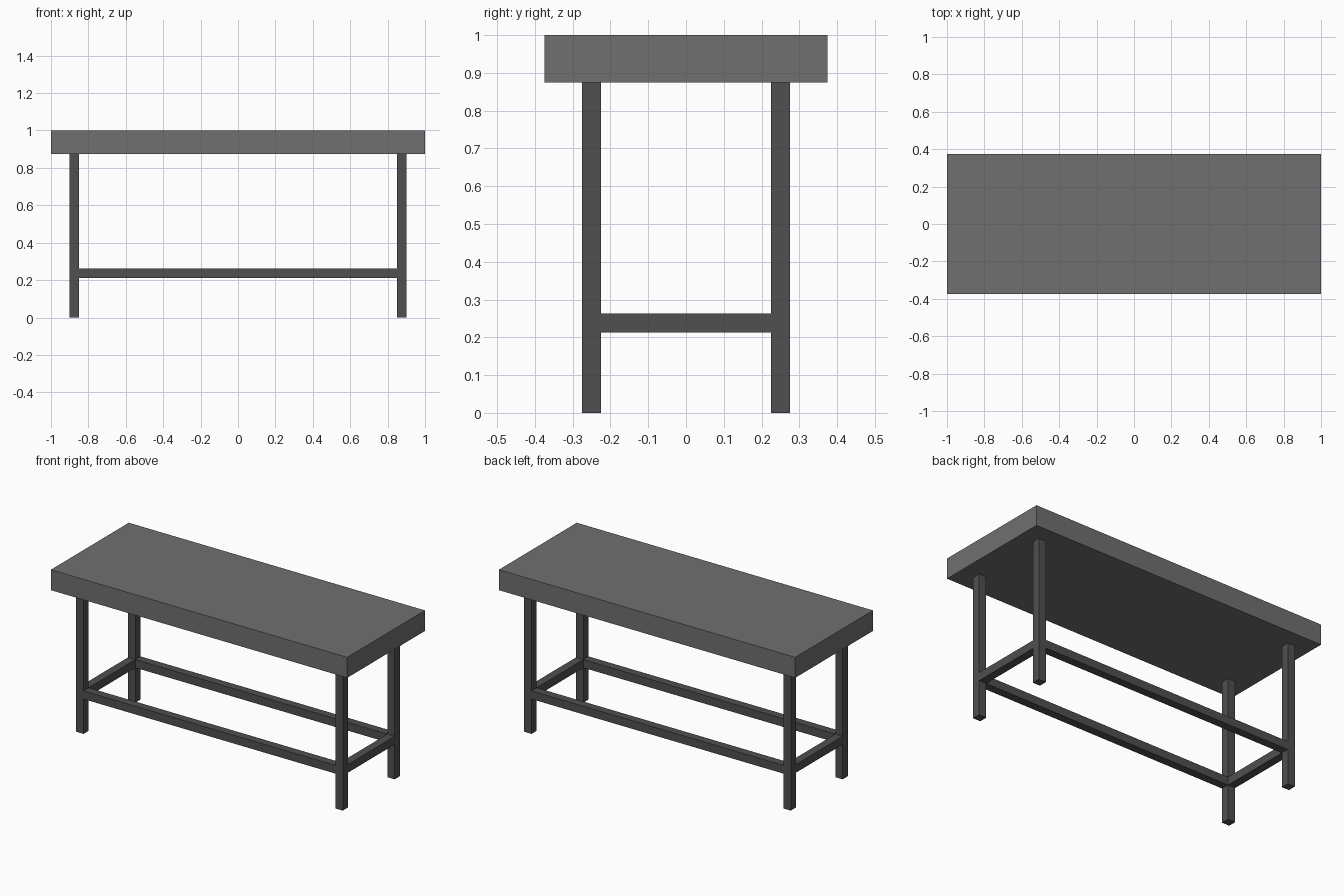
import bpy

if "Cube" in bpy.data.objects:
    bpy.data.objects.remove(bpy.data.objects["Cube"])


def make_material(name, value):
    mat = bpy.data.materials.new(name)
    mat.diffuse_color = (value, value, value, 1)
    mat.use_nodes = True
    mat.node_tree.nodes["Principled BSDF"].inputs["Base Color"].default_value = mat.diffuse_color
    return mat


def box(name, center, size, mat):
    bpy.ops.mesh.primitive_cube_add(size=1, location=center)
    obj = bpy.context.object
    obj.name = name
    obj.scale = size
    bpy.ops.object.transform_apply(location=False, rotation=False, scale=True)
    obj.data.materials.append(mat)
    return obj


top_grey = make_material("top_grey", 0.16)
frame_grey = make_material("frame_grey", 0.08)

BAR = 0.05              # square bar thickness
LEG_X, LEG_Y = 0.875, 0.25
TOP_Z = 0.875           # underside of the top
RAIL_Z = 0.2375

# Thick table top
box("table_top", (0, 0, (TOP_Z + 1) / 2), (2, 0.75, 1 - TOP_Z), top_grey)

# Four legs
for y, depth in ((-LEG_Y, "front"), (LEG_Y, "back")):
    for x, side in ((-LEG_X, "left"), (LEG_X, "right")):
        box(f"{depth}_{side}_leg", (x, y, TOP_Z / 2), (BAR, BAR, TOP_Z), frame_grey)

# Long rails between the legs
for y, depth in ((-LEG_Y, "front"), (LEG_Y, "back")):
    box(f"{depth}_rail", (0, y, RAIL_Z), (2 * LEG_X - BAR, BAR, BAR), frame_grey)

# Short rails between the legs
for x, side in ((-LEG_X, "left"), (LEG_X, "right")):
    box(f"{side}_rail", (x, 0, RAIL_Z), (BAR, 2 * LEG_Y - BAR, BAR), frame_grey)
